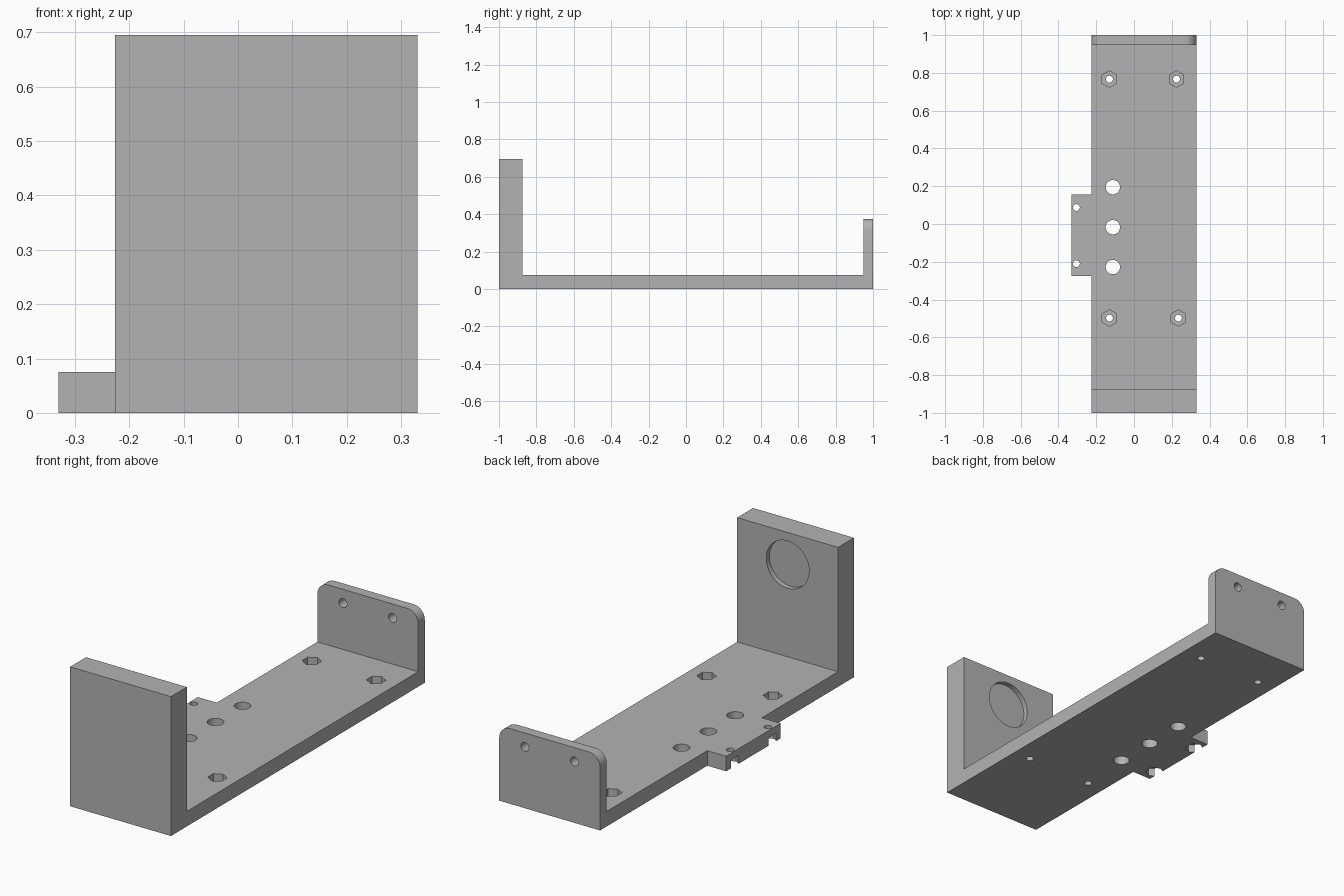
import bpy, bmesh, math
from mathutils import Matrix, Vector

cube = bpy.data.objects.get("Cube")
if cube:
    bpy.data.objects.remove(cube, do_unlink=True)

grey = bpy.data.materials.new("plain grey")
grey.use_nodes = True
colour = (0.45, 0.45, 0.45, 1)
grey.diffuse_color = colour
grey.node_tree.nodes["Principled BSDF"].inputs["Base Color"].default_value = colour

# Main dimensions
LEFT, RIGHT, TAB_EDGE = 0.33, -0.226, -0.33
FLOOR, FRONT_TOP, BACK_TOP = 0.075, 0.695, 0.375
FRONT_IN, BACK_IN = -0.875, 0.948
MID_X = (LEFT + RIGHT) / 2


def make_object(name, bm):
    bmesh.ops.recalc_face_normals(bm, faces=bm.faces)
    mesh = bpy.data.meshes.new(name)
    bm.to_mesh(mesh)
    bm.free()
    mesh.materials.append(grey)
    obj = bpy.data.objects.new(name, mesh)
    bpy.context.collection.objects.link(obj)
    return obj


def extrude_profile(points, offset):
    bm = bmesh.new()
    face = bm.faces.new([bm.verts.new(p) for p in points])
    new = bmesh.ops.extrude_face_region(bm, geom=[face])["geom"]
    verts = [v for v in new if isinstance(v, bmesh.types.BMVert)]
    bmesh.ops.translate(bm, verts=verts, vec=offset)
    return bm


def add_prism(bm, centre, radius, depth, sides=40, axis="Z"):
    turn = Matrix.Rotation(math.pi / 2, 4, "X") if axis == "Y" else Matrix()
    bmesh.ops.create_cone(bm, cap_ends=True, segments=sides, radius1=radius,
                          radius2=radius, depth=depth,
                          matrix=Matrix.Translation(Vector(centre)) @ turn)


def cut(target, cutter):
    mod = target.modifiers.new("cut", "BOOLEAN")
    mod.operation = "DIFFERENCE"
    mod.solver = "EXACT"
    mod.object = cutter
    bpy.context.view_layer.objects.active = target
    bpy.ops.object.modifier_apply(modifier=mod.name)


# U-shaped bracket with a tall front wall and a low back wall
side = [(-1, 0), (1, 0), (1, BACK_TOP), (BACK_IN, BACK_TOP), (BACK_IN, FLOOR),
        (FRONT_IN, FLOOR), (FRONT_IN, FRONT_TOP), (-1, FRONT_TOP)]
bm = extrude_profile([(RIGHT, y, z) for y, z in side], (LEFT - RIGHT, 0, 0))

# Rounded upper corners of the back wall
corners = [e for e in bm.edges
           if all(v.co.y > 0.9 and v.co.z > BACK_TOP - 0.01 for v in e.verts)
           and abs(e.verts[0].co.x - e.verts[1].co.x) < 0.01]
bmesh.ops.bevel(bm, geom=corners, offset=0.06, segments=8, profile=0.5,
                affect="EDGES")
bracket = make_object("bracket", bm)

# Side tab
outline = [(TAB_EDGE, -0.275), (RIGHT, -0.275), (RIGHT, 0.155), (TAB_EDGE, 0.155)]
tab = make_object("side_tab", extrude_profile(
    [(x, y, 0) for x, y in outline], (0, 0, FLOOR)))

# Round holes, and the shallow disc recess in the front wall
nuts = [(-0.13, 0.767), (0.225, 0.767), (-0.13, -0.498), (0.235, -0.498)]
bm = bmesh.new()
for x, y in nuts:
    add_prism(bm, (x, y, 0), 0.018, 0.4)
for y in (0.195, -0.017, -0.228):
    add_prism(bm, (-0.112, y, 0), 0.038, 0.4)
for dx in (-0.137, 0.137):
    add_prism(bm, (MID_X + dx, 1, 0.306), 0.022, 0.3, axis="Y")
add_prism(bm, (MID_X, FRONT_IN, 0.535), 0.118, 0.05, sides=64, axis="Y")
round_cutter = make_object("round_hole_cutter", bm)

# Hexagonal nut pockets in the floor
bm = bmesh.new()
for x, y in nuts:
    add_prism(bm, (x, y, FLOOR), 0.044, 0.08, sides=6)
hex_cutter = make_object("nut_pocket_cutter", bm)

# Tab screw holes, with nut pockets underneath that break through the edge
tab_y = (0.087, -0.21)
bm = bmesh.new()
for y in tab_y:
    add_prism(bm, (-0.305, y, 0), 0.018, 0.4)
tab_round = make_object("tab_hole_cutter", bm)
bm = bmesh.new()
for y in tab_y:
    add_prism(bm, (-0.305, y, 0), 0.044, 0.08, sides=6)
tab_hex = make_object("tab_pocket_cutter", bm)

for part, cutters in ((bracket, (round_cutter, hex_cutter)),
                      (tab, (tab_round, tab_hex))):
    for cutter in cutters:
        cut(part, cutter)
        bpy.data.objects.remove(cutter, do_unlink=True)
    bpy.ops.object.select_all(action="DESELECT")
    part.select_set(True)
    bpy.context.view_layer.objects.active = part
    bpy.ops.object.shade_smooth_by_angle(angle=math.radians(30))
